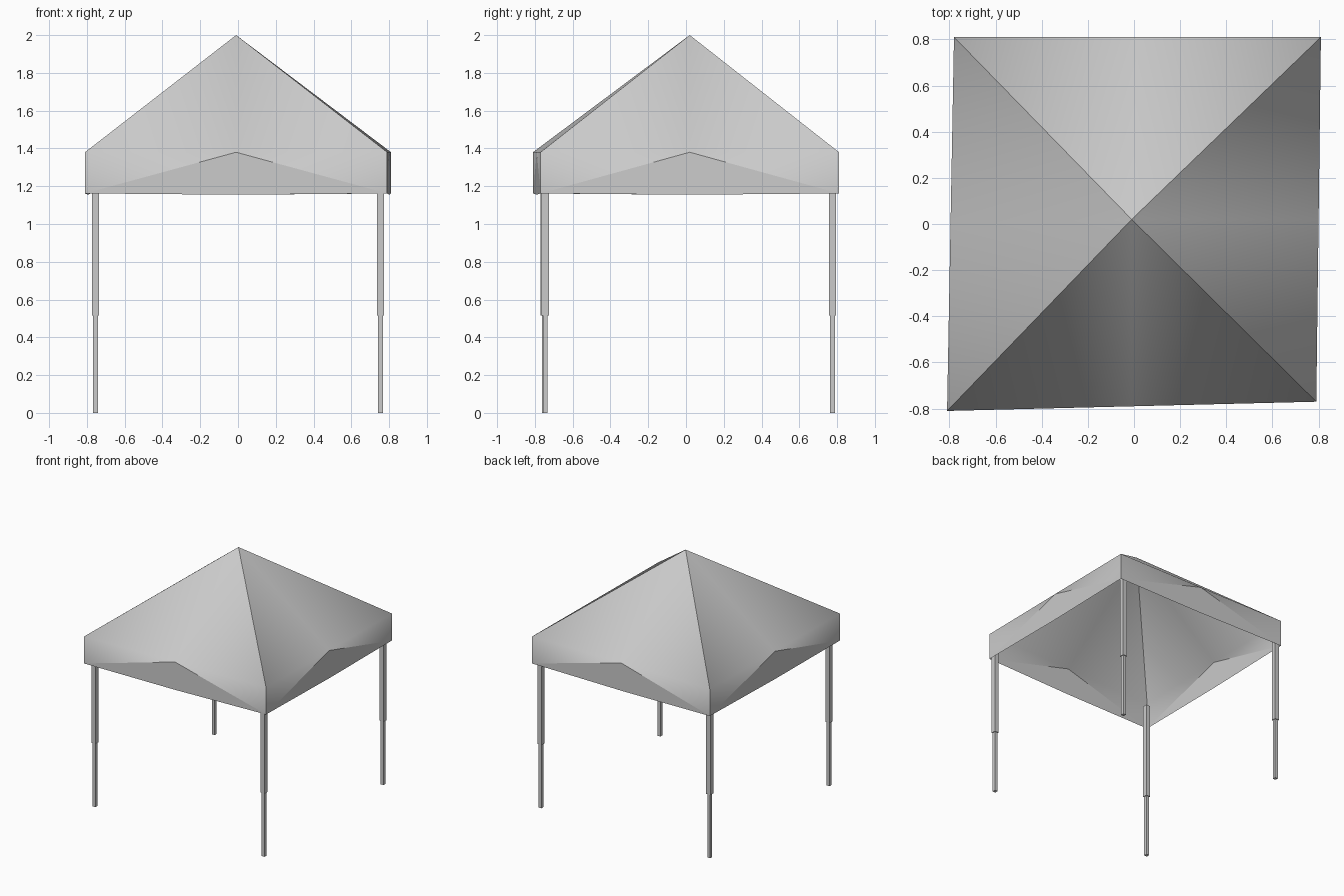
import bpy
import bmesh
from mathutils import Vector

cube = bpy.data.objects.get("Cube")
if cube:
    bpy.data.objects.remove(cube, do_unlink=True)

# Single neutral grey
grey = bpy.data.materials.new("light grey")
grey.use_nodes = True
grey.diffuse_color = (0.6, 0.6, 0.6, 1)
grey.node_tree.nodes["Principled BSDF"].inputs["Base Color"].default_value = (0.6, 0.6, 0.6, 1)

EAVE, HEM, PEAK = 1.38, 1.162, 2.0
CORNERS = [(-0.81, -0.81), (0.79, -0.77), (0.81, 0.81), (-0.78, 0.81)]
LEGS = [(-0.755, -0.75), (0.755, -0.745), (0.755, 0.775), (-0.755, 0.775)]


def add_object(name, bm):
    mesh = bpy.data.meshes.new(name)
    bm.to_mesh(mesh)
    bm.free()
    mesh.materials.append(grey)
    obj = bpy.data.objects.new(name, mesh)
    bpy.context.collection.objects.link(obj)
    return obj


# Fabric canopy: four roof slopes, each flowing into a valance with a flat
# triangular panel whose tip touches the middle of the eave
bm = bmesh.new()
apex = bm.verts.new((-0.01, 0.02, PEAK))
tops = [bm.verts.new((x, y, EAVE)) for x, y in CORNERS]
hems = [bm.verts.new((x, y, HEM)) for x, y in CORNERS]
for i in range(4):
    j = (i + 1) % 4
    middle = (tops[i].co + tops[j].co) / 2
    mid = bm.verts.new(middle)
    low = bm.verts.new(Vector((middle.x, middle.y, HEM - 0.007)))
    for ring in ((apex, tops[i], mid), (apex, mid, tops[j]),
                 (tops[i], hems[i], mid), (mid, hems[j], tops[j]),
                 (hems[i], low, mid), (low, hems[j], mid)):
        bm.faces.new(ring).smooth = True
    # Creases: panel sides, hips and valance corners
    for a, b in ((mid, hems[i]), (mid, hems[j]), (apex, tops[i]), (tops[i], hems[i])):
        bm.edges.get((a, b)).smooth = False
add_object("canopy", bm)


def add_post(name, x, y, bottom, top, width):
    bm = bmesh.new()
    bmesh.ops.create_cube(bm, size=1)
    bmesh.ops.scale(bm, vec=(width, width, top - bottom), verts=bm.verts)
    bmesh.ops.translate(bm, vec=(x, y, (bottom + top) / 2), verts=bm.verts)
    add_object(name, bm)


# Telescopic legs: slim lower tube sliding in a wider upper tube
for label, (x, y) in zip(("front_right", "front_left", "back_left", "back_right"), LEGS):
    add_post(label + "_lower_leg", x, y, 0, 0.54, 0.026)
    add_post(label + "_upper_leg", x, y, 0.515, 1.31, 0.038)
